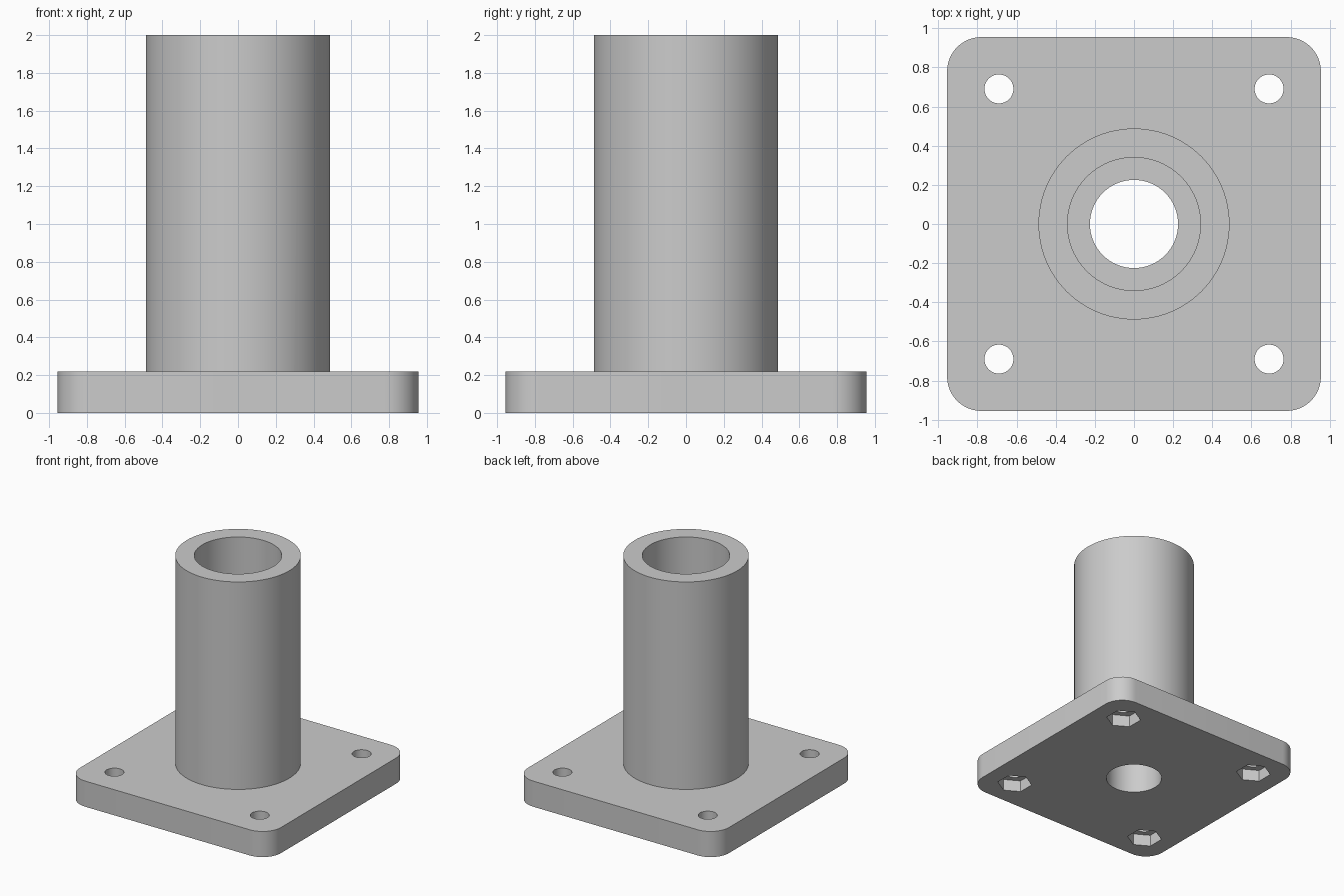
import bpy, bmesh, math

default = bpy.data.objects.get("Cube")
if default:
    bpy.data.objects.remove(default, do_unlink=True)

HALF, THICK, CORNER = 0.955, 0.22, 0.175
HEIGHT, OUTER, BORE, LOWER = 2.0, 0.488, 0.34, 0.225
LEDGE = 0.28
BOLT, BOLT_R, NUT_R, NUT_DEPTH = 0.69, 0.074, 0.14, 0.1

grey = bpy.data.materials.new("plain_grey")
grey.use_nodes = True
colour = (0.6, 0.6, 0.6, 1)
grey.diffuse_color = colour
grey.node_tree.nodes["Principled BSDF"].inputs["Base Color"].default_value = colour


def prism(name, outline, z0, z1):
    """Extrude a flat outline between two heights."""
    bm = bmesh.new()
    face = bm.faces.new([bm.verts.new((x, y, z0)) for x, y in outline])
    top = bmesh.ops.extrude_face_region(bm, geom=[face])["geom"]
    verts = [v for v in top if isinstance(v, bmesh.types.BMVert)]
    bmesh.ops.translate(bm, verts=verts, vec=(0, 0, z1 - z0))
    bmesh.ops.recalc_face_normals(bm, faces=bm.faces)
    mesh = bpy.data.meshes.new(name)
    bm.to_mesh(mesh)
    bm.free()
    mesh.materials.append(grey)
    obj = bpy.data.objects.new(name, mesh)
    bpy.context.collection.objects.link(obj)
    return obj


def ring(radius, count, x=0, y=0, start=0):
    angles = [start + math.tau * i / count for i in range(count)]
    return [(x + radius * math.cos(a), y + radius * math.sin(a)) for a in angles]


def combine(target, other, operation):
    """Apply a boolean and remove the helper solid."""
    other.hide_render = True
    mod = target.modifiers.new("shape", 'BOOLEAN')
    mod.operation, mod.solver, mod.object = operation, 'EXACT', other
    bpy.context.view_layer.objects.active = target
    bpy.ops.object.modifier_apply(modifier=mod.name)
    bpy.data.objects.remove(other, do_unlink=True)


# Square base plate with rounded corners
outline = []
inner = HALF - CORNER
for quarter, (sx, sy) in enumerate([(1, 1), (-1, 1), (-1, -1), (1, -1)]):
    for step in range(13):
        a = math.pi / 2 * (quarter + step / 12)
        outline.append((sx * inner + CORNER * math.cos(a),
                        sy * inner + CORNER * math.sin(a)))
body = prism("flanged_tube", outline, 0, THICK)

# Upright tube joined to the plate, with a stepped bore
combine(body, prism("tube", ring(OUTER, 96), THICK / 2, HEIGHT), 'UNION')
combine(body, prism("upper_bore", ring(BORE, 96), LEDGE, HEIGHT + 0.1), 'DIFFERENCE')
combine(body, prism("lower_bore", ring(LOWER, 96), -0.1, LEDGE + 0.1), 'DIFFERENCE')

# Corner bolt holes with hexagonal nut pockets underneath
for x in (-BOLT, BOLT):
    for y in (-BOLT, BOLT):
        combine(body, prism("bolt_hole", ring(BOLT_R, 40, x, y), -0.1, THICK + 0.1), 'DIFFERENCE')
        pocket = ring(NUT_R, 6, x, y, math.pi / 6)
        combine(body, prism("nut_pocket", pocket, -0.1, NUT_DEPTH), 'DIFFERENCE')

# Smooth round walls, crisp rims
bpy.ops.object.select_all(action='DESELECT')
body.select_set(True)
bpy.context.view_layer.objects.active = body
bpy.ops.object.shade_smooth_by_angle(angle=math.radians(30))
